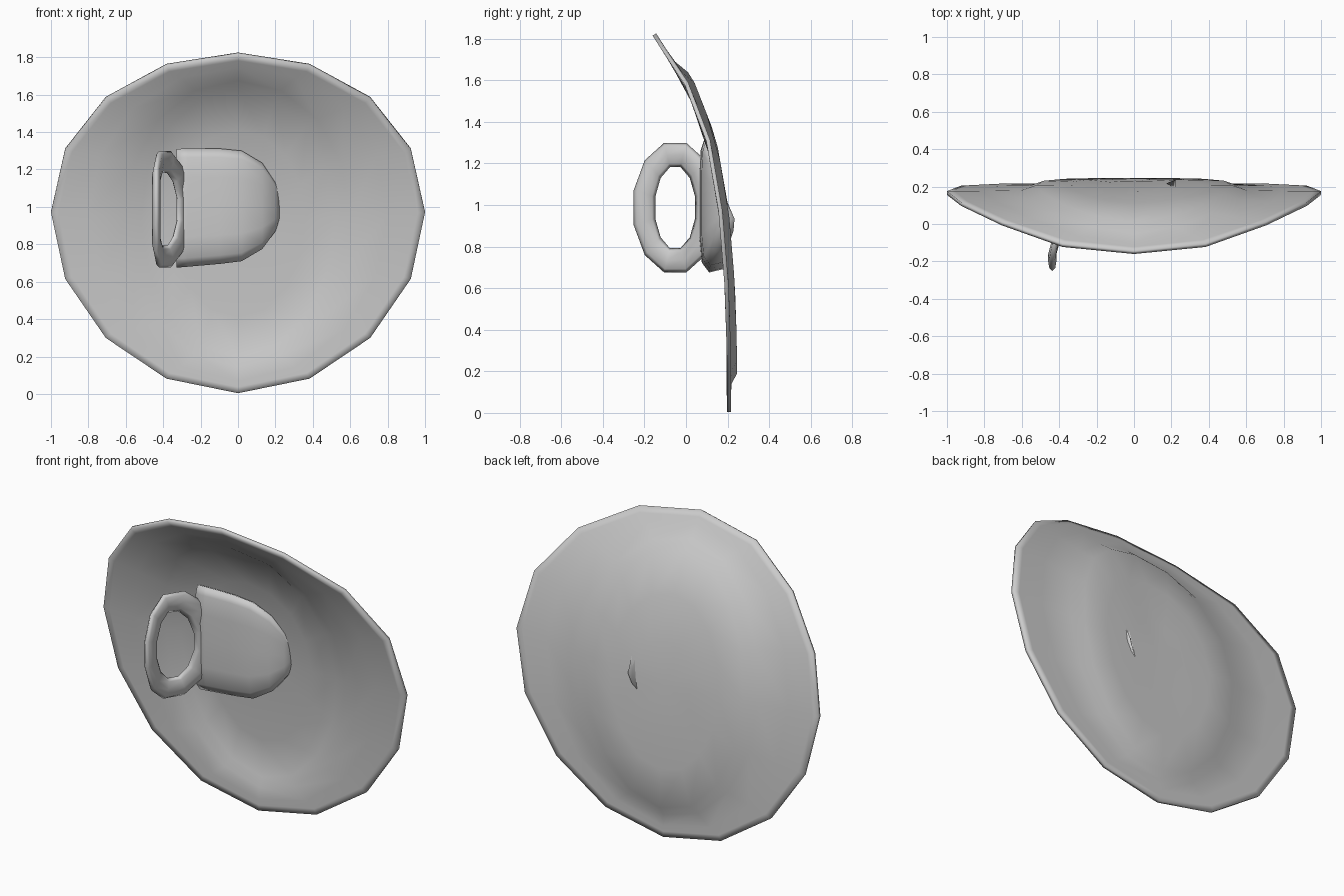
import bpy, bmesh, math
from mathutils import Vector

cube = bpy.data.objects.get("Cube")
if cube:
    bpy.data.objects.remove(cube, do_unlink=True)

grey = bpy.data.materials.new("plain grey")
grey.use_nodes = True
grey.diffuse_color = (0.6, 0.6, 0.6, 1)
grey.node_tree.nodes["Principled BSDF"].inputs["Base Color"].default_value = grey.diffuse_color


def loft(name, rings, closed=False, cap_start=False, cap_end=False):
    """Bridge equal rings of points with quads and shade the result smooth."""
    bm = bmesh.new()
    rows = [[bm.verts.new(p) for p in ring] for ring in rings]
    n = len(rows[0])
    pairs = list(zip(rows, rows[1:]))
    if closed:
        pairs.append((rows[-1], rows[0]))
    for a, b in pairs:
        for i in range(n):
            j = (i + 1) % n
            bm.faces.new((a[i], a[j], b[j], b[i]))
    for wanted, row in ((cap_start, rows[0]), (cap_end, rows[-1])):
        if wanted:
            centre = bm.verts.new(sum((v.co for v in row), Vector()) / n)
            for i in range(n):
                bm.faces.new((row[i], row[(i + 1) % n], centre))
    bmesh.ops.recalc_face_normals(bm, faces=bm.faces)
    mesh = bpy.data.meshes.new(name)
    bm.to_mesh(mesh)
    bm.free()
    mesh.shade_smooth()
    mesh.materials.append(grey)
    obj = bpy.data.objects.new(name, mesh)
    bpy.context.collection.objects.link(obj)
    return obj


def lerp(table, t):
    for (a, u), (b, v) in zip(table, table[1:]):
        if t <= b:
            return u + (v - u) * max(0, t - a) / (b - a)
    return table[-1][1]


# Curved dish: sixteen-sided rings following a bent profile, with a recessed middle
BEND = [(0, .206), (.3, .206), (.62, .195), (.98, .165), (1.32, .105),
        (1.59, 0), (1.75, -.108), (1.82, -.152)]


def dish_ring(rx, rz, recess):
    ring = []
    for i in range(16):
        a = math.tau * i / 16
        s = math.sin(a)
        z = .912 + rz * s + .06 * (1 - s * s) * rx
        ring.append((rx * math.cos(a), lerp(BEND, z) + recess, z))
    return ring


dish = loft("dish", [dish_ring(*r) for r in (
    (.18, .24, .03), (.36, .5, .03), (.52, .72, .03), (.6, .77, .003),
    (.8, .84, 0), (.96, .875, 0), (1, .908, 0))], cap_start=True)
shell = dish.modifiers.new("thickness", 'SOLIDIFY')
shell.thickness = .02
shell.offset = 0

# Grip pad: domed block lofted along x, sinking into the dish at its rounded end
pad_rings = []
for x, front, low, high, back in ((-.33, .065, .675, 1.31, .15), (-.27, .065, .68, 1.312, .15),
                                  (-.1, .068, .695, 1.312, .15), (.02, .075, .71, 1.3, .15),
                                  (.13, .105, .775, 1.235, .17), (.2, .15, .87, 1.13, .2),
                                  (.222, .18, .93, 1.07, .205)):
    mid, half = (low + high) / 2, (high - low) / 2
    ring = []
    for depth, h in ((0, .95), (.6, 1), (.9, .85), (1, .5), (1, 0), (1, -.5),
                     (.9, -.85), (.6, -1), (0, -.95)):
        rear = back - .03 * h
        ring.append((x, rear + (front - rear) * depth, mid + half * h))
    pad_rings.append(ring)
loft("grip_pad", pad_rings, cap_start=True, cap_end=True)

# Handle loop: flat strap swept round an oval that leans away from the pad
LEAN = [(-.25, -.437), (-.16, -.437), (-.08, -.415), (0, -.36), (.06, -.31), (.15, -.28)]
strap = []
for i in range(12):
    a = math.tau * (i + .5) / 12
    ring = []
    for k in range(8):
        b = math.tau * k / 8
        out = .054 * math.cos(b)
        y = -.052 + (.153 + out) * math.cos(a)
        z = .987 + (.262 + out * 1.12) * math.sin(a)
        ring.append((lerp(LEAN, y) + .022 * math.sin(b), y, z))
    strap.append(ring)
loft("handle_loop", strap, closed=True)
